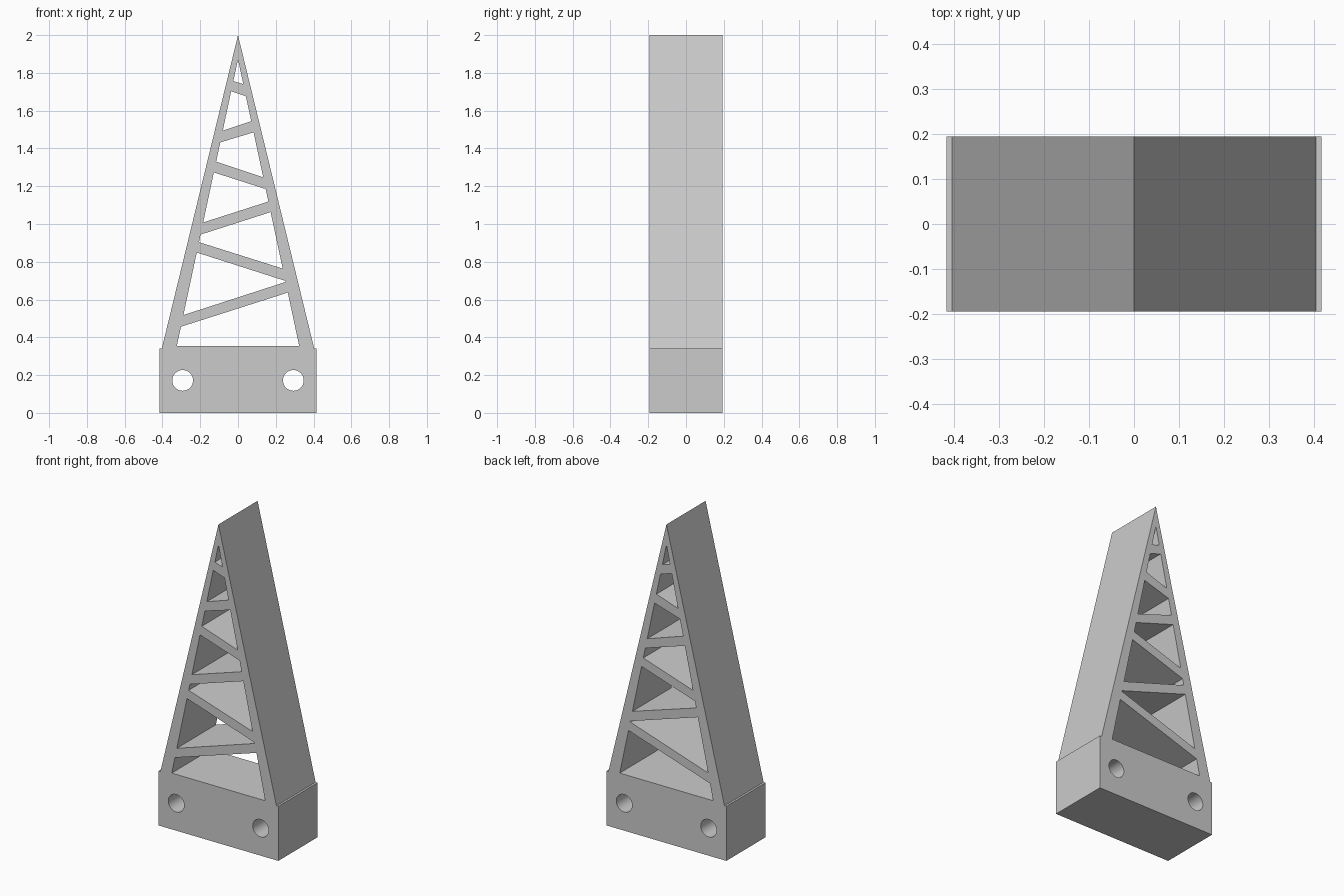
import bpy, math

if "Cube" in bpy.data.objects:
    bpy.data.objects.remove(bpy.data.objects["Cube"])

HALF_DEPTH = 0.194
BASE_TOP, FLOOR = 0.342, 0.353


def inner(side, z):
    """Point on the inner edge of the left (-1) or right (+1) leg."""
    return (side * 0.2135 * (1.872 - z), z)


def plate(name, loops):
    """Extrude a flat front profile (outline followed by openings) through y."""
    cu = bpy.data.curves.new(name + "_profile", 'CURVE')
    cu.dimensions, cu.fill_mode, cu.extrude = '2D', 'BOTH', HALF_DEPTH
    for pts in loops:
        sp = cu.splines.new('POLY')
        sp.points.add(len(pts) - 1)
        for p, (x, z) in zip(sp.points, pts):
            p.co = (x, z, 0, 1)
        sp.use_cyclic_u = True
    ob = bpy.data.objects.new(name, cu)
    ob.rotation_euler.x = math.pi / 2
    bpy.context.collection.objects.link(ob)
    bpy.ops.object.select_all(action='DESELECT')
    ob.select_set(True)
    bpy.context.view_layer.objects.active = ob
    bpy.ops.object.convert(target='MESH')
    ob = bpy.context.object
    bpy.ops.object.transform_apply(location=False, rotation=True, scale=False)
    bpy.ops.object.mode_set(mode='EDIT')
    bpy.ops.mesh.select_all(action='SELECT')
    bpy.ops.mesh.remove_doubles(threshold=0.0005)
    bpy.ops.mesh.normals_make_consistent(inside=False)
    bpy.ops.object.mode_set(mode='OBJECT')
    return ob


# Outer silhouette: wide foot block with small shoulders, then the tall wedge
right = [(0.416, 0), (0.416, BASE_TOP), (0.403, BASE_TOP)]
outline = right + [(0, 2)] + [(-x, z) for x, z in reversed(right)]

# Zigzag braces: (lower left, lower right, upper left, upper right) heights
braces = [
    (0.456, 0.637, 0.518, 0.693),
    (0.849, 0.699, 0.904, 0.764),
    (0.944, 1.063, 1.008, 1.119),
    (1.273, 1.185, 1.330, 1.247),
    (1.432, 1.485, 1.494, 1.544),
    (1.703, 1.676, 1.757, 1.740),
]

# Openings left between neighbouring braces
openings = []
low = (FLOOR, FLOOR)
for ll, lr, ul, ur in braces:
    openings.append([inner(-1, low[0]), inner(1, low[1]), inner(1, lr), inner(-1, ll)])
    low = (ul, ur)
openings.append([inner(-1, low[0]), inner(1, low[1]), (0, 1.872)])

# Round bolt holes through the foot
for s in (-1, 1):
    openings.append([(s * 0.293 + 0.055 * math.cos(a), 0.172 + 0.055 * math.sin(a))
                     for a in (2 * math.pi * i / 40 for i in range(40))])

tower = plate("truss_tower", [outline] + openings)
bpy.ops.object.shade_smooth_by_angle(angle=math.radians(15))
